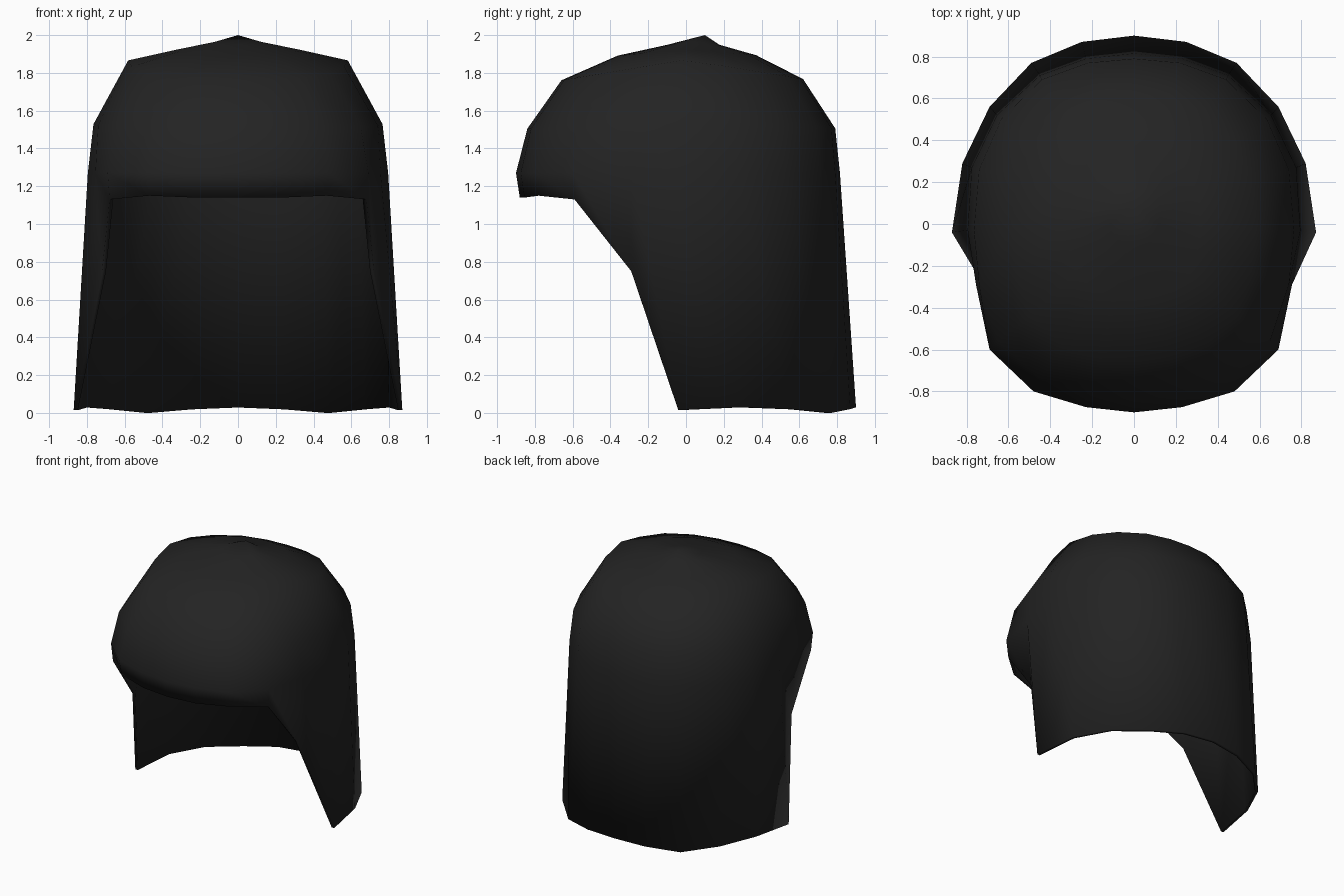
import bpy, bmesh, math

if "Cube" in bpy.data.objects:
    bpy.data.objects.remove(bpy.data.objects["Cube"])

# Right-half columns run from back centre (0) round to front centre (10)
hem = [(0, .90, .03), (.25, .87, .02), (.49, .77, 0), (.69, .56, .02), (.82, .29, .03),
       (.87, -.04, .015), (.72, -.29, .75), (.68, -.59, 1.13), (.47, -.78, 1.15),
       (.23, -.855, 1.14), (0, -.88, 1.14)]
brow = [(0, .815), (.23, .79), (.45, .71), (.655, .52), (.775, .27), (.795, -.03),
        (.755, -.29), (.69, -.60), (.48, -.80), (.23, -.875), (0, -.90)]
crown = [(0, .79), (.22, .77), (.44, .69), (.635, .50), (.74, .26), (.765, -.03),
         (.74, -.29), (.65, -.56), (.45, -.74), (.22, -.82), (0, -.84)]


def ring(points, sx, sy, cy, z, drop):
    """Scaled copy of an outline, lower toward its front and back."""
    return [(x * sx, cy + (y - cy) * sy, z - drop * abs(y)) for x, y in points]


rows = [hem,
        [(x, y, 1.27) for x, y in brow],
        [(x, y, 1.53 - .03 * abs(y)) for x, y in crown],
        ring(crown, .76, .785, 0, 1.87, .13),
        ring(crown, .42, .45, .03, 1.925, .04),
        ring(crown, .16, .17, .05, 1.965, .02)]
apex = (0, .10, 2.0)

# Hood shell: loft the mirrored rings and close the top with a fan
bm = bmesh.new()
loops = []
for row in rows:
    full = row + [(-x, y, z) for x, y, z in row[-2:0:-1]]
    loops.append([bm.verts.new(p) for p in full])
n = len(loops[0])
for low, high in zip(loops, loops[1:]):
    for i in range(n):
        j = (i + 1) % n
        bm.faces.new((low[i], low[j], high[j], high[i]))
tip = bm.verts.new(apex)
for i in range(n):
    bm.faces.new((loops[-1][i], loops[-1][(i + 1) % n], tip))
bmesh.ops.recalc_face_normals(bm, faces=bm.faces)
if sum(f.normal.dot(f.calc_center_median() - tip.co * .5) for f in bm.faces) < 0:
    bmesh.ops.reverse_faces(bm, faces=bm.faces)
for f in bm.faces:
    f.smooth = True

mesh = bpy.data.meshes.new("hood_shell")
bm.to_mesh(mesh)
bm.free()
hood = bpy.data.objects.new("hood_shell", mesh)
bpy.context.collection.objects.link(hood)

# Soft black cloth
cloth = bpy.data.materials.new("black_cloth")
cloth.diffuse_color = (.017, .017, .017, 1)
cloth.use_nodes = True
cloth.node_tree.nodes["Principled BSDF"].inputs["Base Color"].default_value = cloth.diffuse_color
mesh.materials.append(cloth)

# Thin cloth thickness, grown inward
solid = hood.modifiers.new("thickness", 'SOLIDIFY')
solid.thickness = .022
solid.offset = -1
